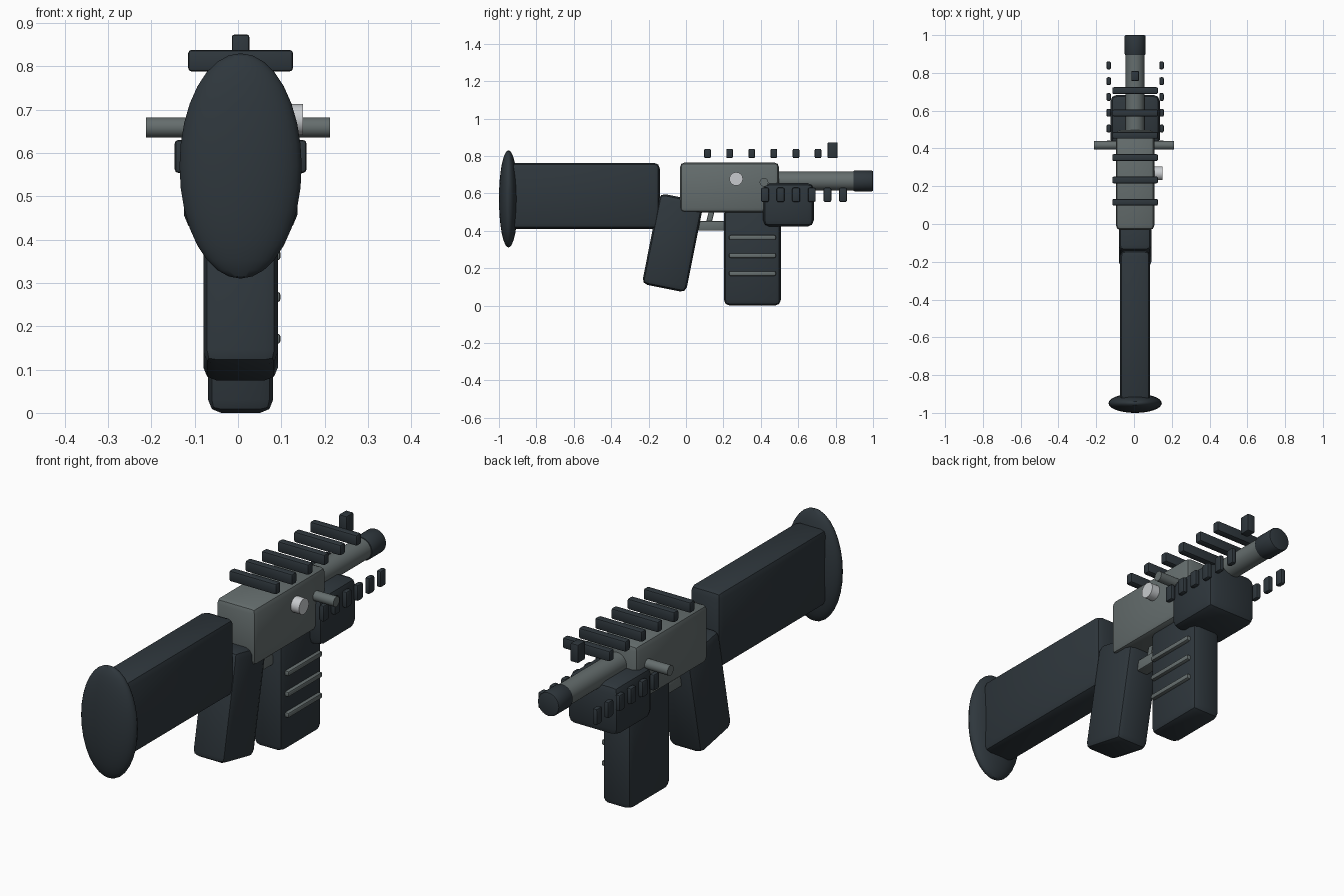
import bpy, math

cube = bpy.data.objects.get("Cube")
if cube:
    bpy.data.objects.remove(cube, do_unlink=True)

CX = 0.006  # centre plane of the body


def material(name, rgb):
    m = bpy.data.materials.new(name)
    m.use_nodes = True
    m.diffuse_color = (*rgb, 1)
    m.node_tree.nodes["Principled BSDF"].inputs["Base Color"].default_value = (*rgb, 1)
    return m


DARK = material("dark blue grey", (0.028, 0.038, 0.046))
GREY = material("metal grey", (0.13, 0.155, 0.155))
LIGHT = material("light steel", (0.58, 0.6, 0.62))


def finish(name, mat, bevel=0.0, segments=2):
    ob = bpy.context.object
    ob.name = name
    ob.data.materials.append(mat)
    bpy.ops.object.transform_apply(location=False, rotation=False, scale=True)
    if bevel:
        mod = ob.modifiers.new("bevel", 'BEVEL')
        mod.width = bevel
        mod.segments = segments
        mod.limit_method = 'ANGLE'
        bpy.ops.object.modifier_apply(modifier=mod.name)
    bpy.ops.object.shade_smooth_by_angle(angle=math.radians(30))
    return ob


def box(name, mat, x, y, z, bevel, tilt=0.0):
    """Rounded box from (min, max) spans, tilted about x."""
    spans = (x, y, z)
    bpy.ops.mesh.primitive_cube_add(size=1, location=[(a + b) / 2 for a, b in spans],
                                    rotation=(tilt, 0, 0))
    bpy.context.object.scale = [b - a for a, b in spans]
    return finish(name, mat, bevel)


def rod(name, mat, axis, centre, radius, length, bevel=0.0):
    turn = (0, math.pi / 2, 0) if axis == 'x' else (math.pi / 2, 0, 0)
    bpy.ops.mesh.primitive_cylinder_add(vertices=32, radius=radius, depth=length,
                                        location=centre, rotation=turn)
    return finish(name, mat, bevel)


def wide(half):
    return (CX - half, CX + half)


# Stock and butt plate
box("stock", DARK, wide(0.08), (-0.94, -0.14), (0.41, 0.763), 0.03)
bpy.ops.mesh.primitive_uv_sphere_add(segments=32, ring_count=16, radius=1,
                                     location=(CX, -0.949, 0.57))
bpy.context.object.scale = (0.141, 0.051, 0.26)
finish("butt_plate", DARK)

# Receiver, grip, magazine and fore grip
box("receiver", GREY, wide(0.102), (-0.032, 0.497), (0.498, 0.765), 0.025)
box("grip", DARK, wide(0.086), (-0.19, 0.05), (0.088, 0.582), 0.03, math.radians(-11.3))
box("magazine", DARK, wide(0.075), (0.203, 0.507), (0.0, 0.52), 0.03)
box("handguard", DARK, wide(0.131), (0.412, 0.684), (0.422, 0.655), 0.035)

# Trigger and its guard
box("trigger_guard", GREY, wide(0.03), (0.03, 0.23), (0.4, 0.452), 0.008)
box("trigger", GREY, wide(0.015), (0.115, 0.145), (0.43, 0.52), 0.006, math.radians(-14))

# Barrel and muzzle
rod("barrel", GREY, 'y', (CX, 0.66, 0.666), 0.05, 0.52)
rod("muzzle", DARK, 'y', (CX, 0.947, 0.666), 0.055, 0.106, 0.006)

# Cross bolt and side button
rod("cross_bolt", GREY, 'x', (0, 0.417, 0.659), 0.023, 0.425)
rod("side_button", LIGHT, 'x', (0.125, 0.268, 0.677), 0.036, 0.05)

# Ribs on one side of the magazine
for i in range(3):
    z = 0.171 + 0.0965 * i
    box(f"magazine_rib_{i + 1}", GREY, (0.06, 0.098), (0.23, 0.48),
        (z - 0.012, z + 0.012), 0.007)

# Top rail slats and front sight
for i in range(6):
    y = 0.115 + 0.1182 * i
    box(f"rail_slat_{i + 1}", DARK, wide(0.121), (y - 0.018, y + 0.018),
        (0.788, 0.838), 0.008)
box("front_sight", DARK, wide(0.02), (0.757, 0.81), (0.788, 0.873), 0.005)

# Side rail studs, mirrored
for side, label in ((-1, "right"), (1, "left")):
    for i in range(6):
        y = 0.422 + 0.0835 * i
        x = CX + side * 0.14
        box(f"{label}_stud_{i + 1}", DARK, (x - 0.012, x + 0.012),
            (y - 0.021, y + 0.021), (0.554, 0.63), 0.008)
